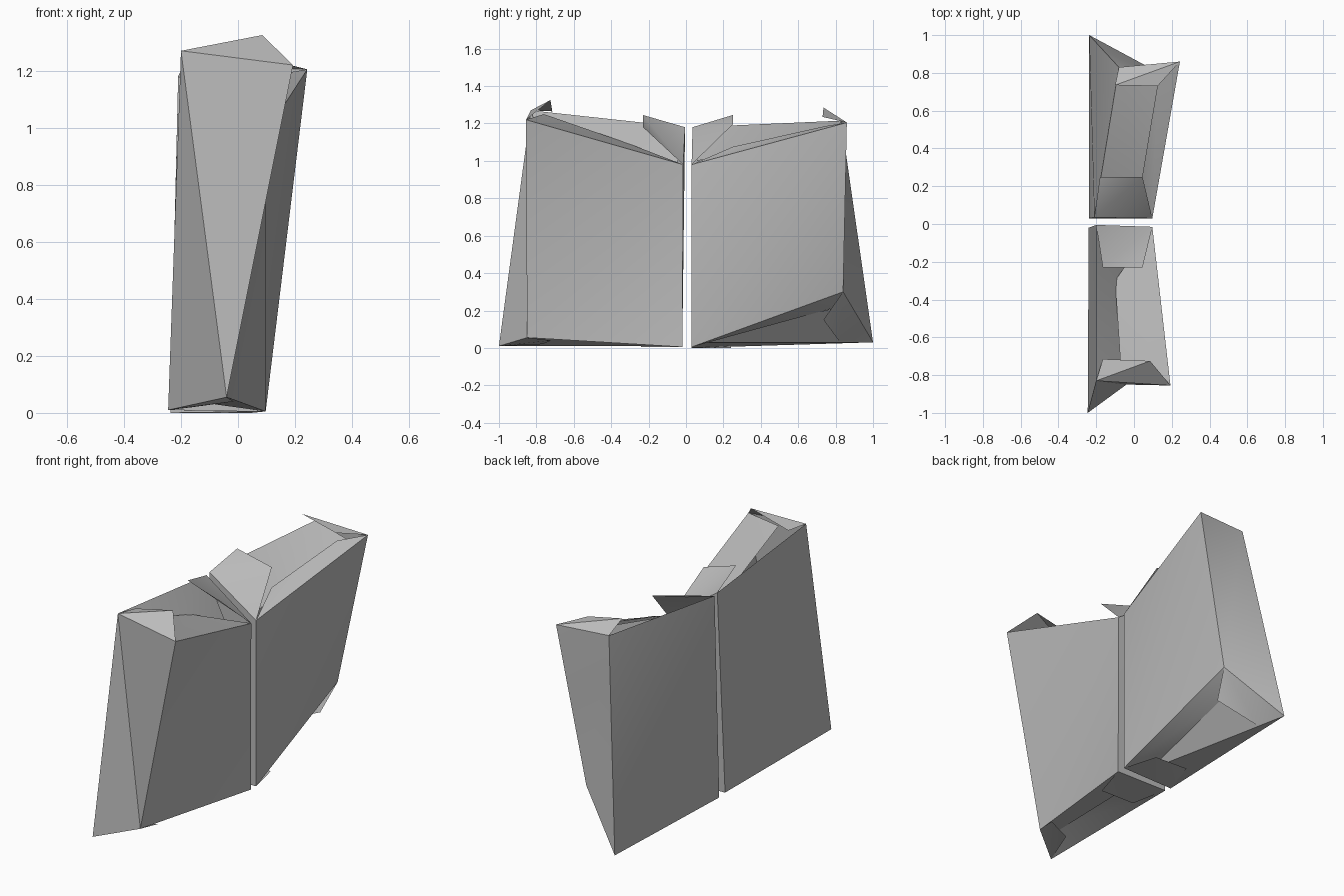
import bpy
import bmesh
import math

cube = bpy.data.objects.get("Cube")
if cube:
    bpy.data.objects.remove(cube, do_unlink=True)

grey = bpy.data.materials.new("plain grey")
grey.use_nodes = True
grey.diffuse_color = (0.5, 0.5, 0.5, 1)
grey.node_tree.nodes["Principled BSDF"].inputs["Base Color"].default_value = (0.5, 0.5, 0.5, 1)


def sheets(name, quads):
    """Make one object from four-corner sheets, each creased from first to third corner."""
    bm = bmesh.new()
    for quad in quads:
        a, b, c, d = (bm.verts.new(p) for p in quad)
        bm.faces.new((a, b, c))
        bm.faces.new((a, c, d))
    bmesh.ops.remove_doubles(bm, verts=bm.verts, dist=0.0005)
    mesh = bpy.data.meshes.new(name)
    bm.to_mesh(mesh)
    bm.free()
    mesh.materials.append(grey)
    ob = bpy.data.objects.new(name, mesh)
    bpy.context.collection.objects.link(ob)
    bpy.ops.object.select_all(action='DESELECT')
    ob.select_set(True)
    bpy.context.view_layer.objects.active = ob
    bpy.ops.object.shade_smooth_by_angle(angle=math.radians(35))


def carton(name, low, high, flaps, flipped=()):
    """Corners run round the carton; flaps hold (part, ring, edge, outer points)."""
    walls = []
    for i in range(4):
        j = (i + 1) % 4
        wall = [low[i], low[j], high[j], high[i]]
        walls.append(wall[1:] + wall[:1] if i in flipped else wall)
    sheets(name + "_walls", walls)
    for part, ring, i, start, end in flaps:
        sheets(name + "_" + part, [(ring[i], ring[(i + 1) % 4], end, start)])


# Front carton: corners run front, side, rear, inner side
low = [(-0.245, -1.0, 0.01), (-0.04, -0.85, 0.055), (0.097, -0.02, 0.005), (-0.24, -0.02, 0.01)]
high = [(-0.2, -0.83, 1.27), (0.193, -0.855, 1.22), (0.097, -0.015, 0.98), (-0.2, -0.005, 1.18)]
carton("front_carton", low, high, [
    ("top_front_flap", high, 0, (-0.165, -0.715, 1.265), (0.085, -0.725, 1.325)),
    ("top_side_flap", high, 1, (-0.07, -0.76, 1.25), (-0.1, -0.3, 1.09)),
    ("top_rear_flap", high, 2, (0.045, -0.23, 1.18), (-0.165, -0.23, 1.245)),
    ("top_inner_flap", high, 3, (-0.02, -0.06, 0.93), (0.0, -0.76, 1.06)),
    ("bottom_front_flap", low, 0, (-0.16, -0.77, 0.02), (-0.015, -0.72, 0.04)),
    ("bottom_side_flap", low, 1, (-0.13, -0.84, 0.06), (-0.08, -0.08, 0.03)),
    ("bottom_rear_flap", low, 2, (0.03, -0.24, 0.005), (-0.195, -0.24, 0.01)),
    ("bottom_inner_flap", low, 3, (-0.05, -0.08, 0.04), (-0.1, -0.85, 0.07)),
], flipped=(0,))

# Rear carton, turned and lifted at its far end
low = [(-0.237, 0.03, 0.0), (0.097, 0.03, 0.005), (0.06, 0.84, 0.3), (-0.237, 1.0, 0.03)]
high = [(-0.21, 0.035, 1.18), (0.097, 0.03, 0.98), (0.243, 0.86, 1.205), (-0.08, 0.83, 1.215)]
carton("rear_carton", low, high, [
    ("top_front_flap", high, 0, (-0.18, 0.25, 1.245), (0.045, 0.25, 1.195)),
    ("top_side_flap", high, 1, (0.043, 0.25, 1.075), (0.125, 0.74, 1.185)),
    ("top_rear_flap", high, 2, (0.125, 0.73, 1.235), (-0.1, 0.735, 1.285)),
    ("top_inner_flap", high, 3, (0.15, 0.81, 1.17), (0.06, 0.06, 1.0)),
    ("bottom_front_flap", low, 0, (-0.175, 0.24, 0.01), (0.045, 0.24, 0.0)),
    ("bottom_side_flap", low, 1, (-0.08, 0.08, 0.035), (-0.07, 0.85, 0.23)),
    ("bottom_rear_flap", low, 2, (0.02, 0.735, 0.15), (-0.19, 0.82, 0.035)),
    ("bottom_inner_flap", low, 3, (-0.03, 0.86, 0.23), (-0.05, 0.08, 0.03)),
])
